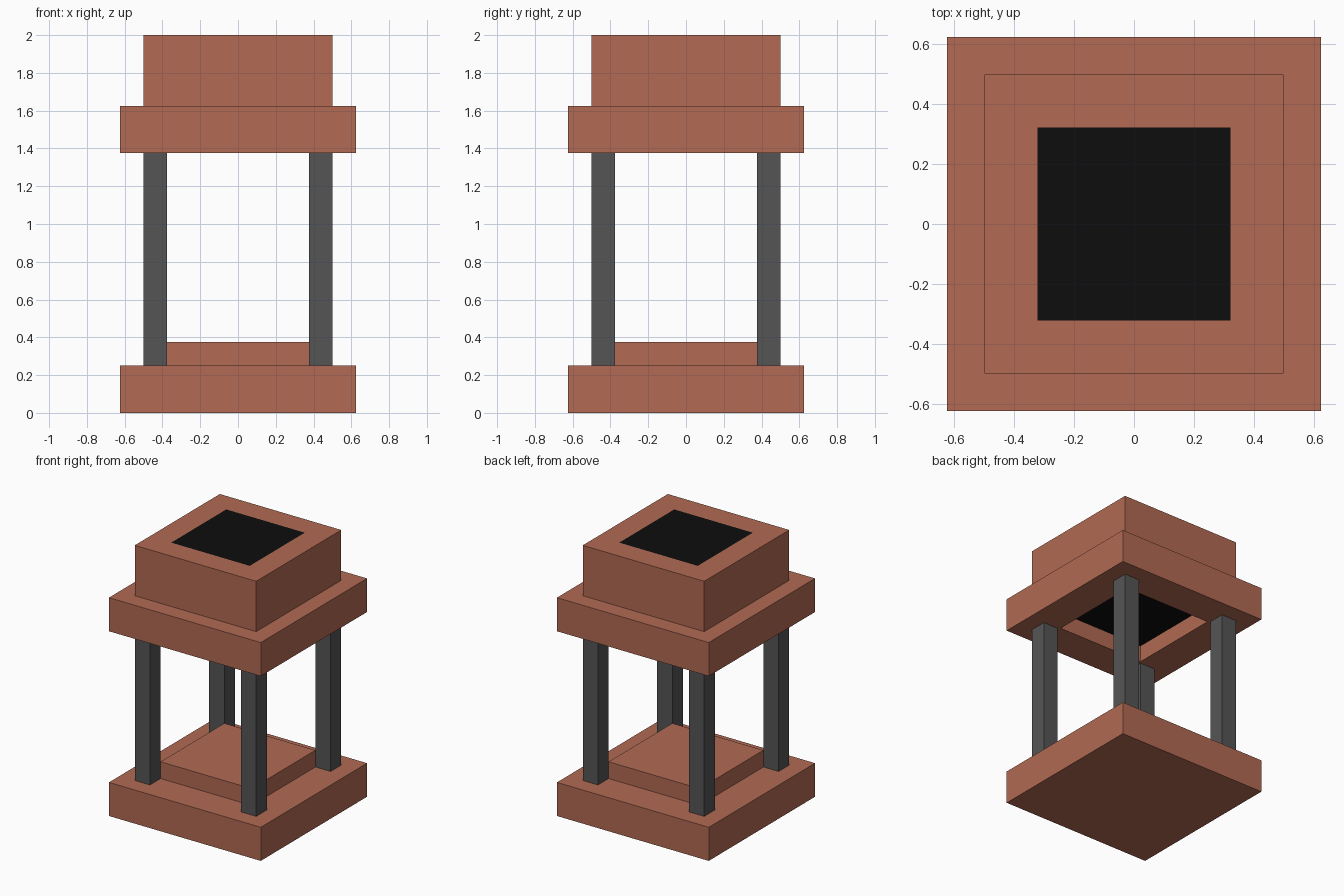
import bpy
import bmesh
from mathutils import Matrix

if "Cube" in bpy.data.objects:
    bpy.data.objects.remove(bpy.data.objects["Cube"], do_unlink=True)


def make_material(name, rgb):
    mat = bpy.data.materials.new(name)
    mat.use_nodes = True
    mat.diffuse_color = (*rgb, 1)
    mat.node_tree.nodes["Principled BSDF"].inputs["Base Color"].default_value = (*rgb, 1)
    return mat


brick = make_material("brick_red", (0.445, 0.144, 0.087))
iron = make_material("dark_grey", (0.091, 0.091, 0.091))
soot = make_material("black", (0.004, 0.004, 0.004))


def block(name, half, z0, z1, mats, centre=(0, 0), panel=0, recess=0.0):
    """Square block; panel = +1/-1 insets a dark square on its top/bottom, sunk by recess."""
    bm = bmesh.new()
    size = Matrix.Diagonal((2 * half, 2 * half, z1 - z0, 1))
    bmesh.ops.create_cube(bm, size=1, matrix=Matrix.Translation((*centre, (z0 + z1) / 2)) @ size)
    bm.normal_update()
    if panel:
        face = next(f for f in bm.faces if f.normal.z * panel > 0.9)
        bmesh.ops.inset_region(bm, faces=[face], thickness=half - 0.25)
        if recess:
            # Sink the inset square, leaving walls around it
            face = bmesh.ops.extrude_discrete_faces(bm, faces=[face])["faces"][0]
            bmesh.ops.translate(bm, verts=face.verts, vec=(0, 0, -panel * recess))
        face.material_index = 1
    mesh = bpy.data.meshes.new(name)
    bm.to_mesh(mesh)
    bm.free()
    for mat in mats:
        mesh.materials.append(mat)
    obj = bpy.data.objects.new(name, mesh)
    bpy.context.collection.objects.link(obj)
    return obj


# Base and raised hearth
block("base", 0.625, 0, 0.25, [brick])
block("hearth", 0.375, 0.25, 0.375, [brick])

# Corner posts
for side, x in (("left", 0.4375), ("right", -0.4375)):
    for end, y in (("front", -0.4375), ("back", 0.4375)):
        block(f"{end}_{side}_post", 0.0625, 0.25, 1.375, [iron], (x, y))

# Hood with a recessed flue underneath, and chimney with a dark opening on top
block("hood", 0.625, 1.375, 1.625, [brick, soot], panel=-1, recess=0.125)
block("chimney", 0.5, 1.625, 2.0, [brick, soot], panel=1)
